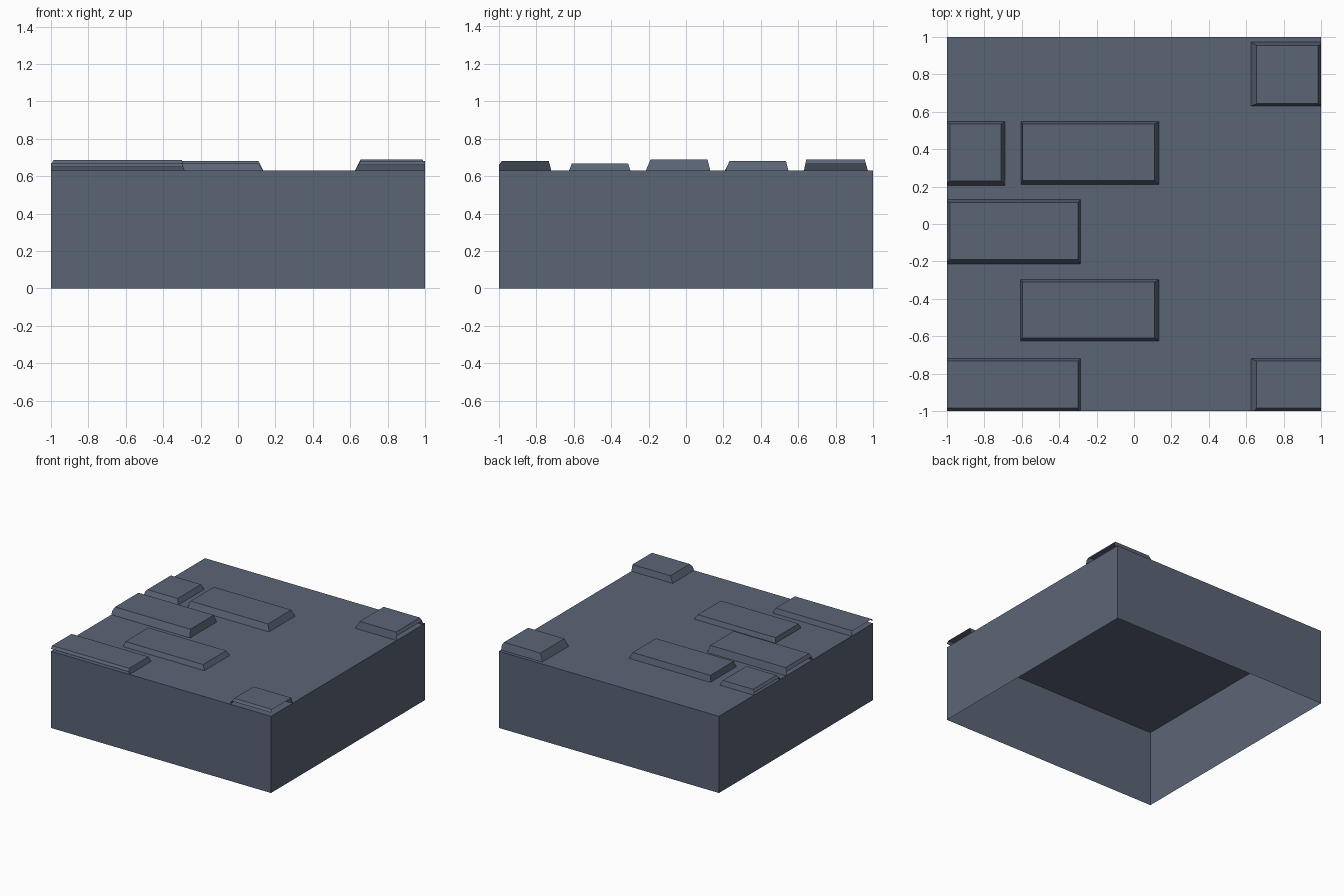
import bpy

if "Cube" in bpy.data.objects:
    bpy.data.objects.remove(bpy.data.objects["Cube"])

H = 0.63  # top of the block

slate = bpy.data.materials.new("slate_grey")
slate.diffuse_color = (0.105, 0.13, 0.18, 1)
slate.use_nodes = True
slate.node_tree.nodes["Principled BSDF"].inputs["Base Color"].default_value = slate.diffuse_color


def make(name, verts, faces):
    me = bpy.data.meshes.new(name)
    me.from_pydata(verts, [], faces)
    me.materials.append(slate)
    me.update()
    ob = bpy.data.objects.new(name, me)
    bpy.context.collection.objects.link(ob)
    return ob


# Block: thin shell, open underneath
make("block_shell",
     [(x, y, z) for z in (0, H) for x, y in ((-1, -1), (1, -1), (1, 1), (-1, 1))],
     [(4, 5, 6, 7)] + [(i, (i + 1) % 4, (i + 1) % 4 + 4, i + 4) for i in range(4)])


def corners(r):
    x0, x1, y0, y1 = r
    return [(x0, y0), (x1, y0), (x1, y1), (x0, y1)]


def brick(name, base, top, z, cut=None, lip=H, open_side=None):
    """Raised brick with sloped sides. Sides: 0 front, 1 right, 2 back, 3 left.
    The cut side stops at the block edge at height lip; open_side has no face."""
    b, t = corners(base), corners(top)
    verts = [(x, y, H) for x, y in b] + [(x, y, z) for x, y in t]
    ring = [4, 5, 6, 7]
    faces = [tuple(ring)]
    f = (lip - H) / (z - H)
    lifted = {}
    if cut is not None:
        for c in (cut, (cut + 1) % 4):
            p = [b[c][k] + (t[c][k] - b[c][k]) * f for k in (0, 1)]
            p[1 if cut in (0, 2) else 0] = b[c][1 if cut in (0, 2) else 0]
            lifted[c] = len(verts)
            verts.append((p[0], p[1], lip))
    for i in range(4):
        j = (i + 1) % 4
        if i == open_side:
            continue
        if i == cut:
            faces.append((lifted[i], lifted[j], j + 4, i + 4))
            continue
        loop = [i, j]
        if j in lifted:
            loop.append(lifted[j])
        loop += [j + 4, i + 4]
        if i in lifted:
            loop.append(lifted[i])
        faces.append(tuple(loop))
    make(name, verts, faces)


# Raised bricks on the top face
brick("brick_left_short", (-1, -.69, .207, .547), (-.985, -.71, .23, .535), .67, 3, .65)
brick("brick_middle_back", (-.605, .135, .21, .547), (-.595, .11, .232, .535), .68)
brick("brick_left_centre", (-1, -.285, -.215, .13), (-.985, -.3, -.19, .115), .688, 3, .66)
brick("brick_middle_front", (-.607, .133, -.625, -.297), (-.597, .11, -.61, -.31), .668)
brick("brick_front_left", (-1, -.285, -1, -.72), (-1, -.3, -.985, -.733), .67, 0, .65, 3)
brick("brick_front_right", (.625, 1, -1, -.72), (.655, 1, -.985, -.733), .68, 0, .66, 1)
brick("brick_back_right", (.625, 1, .63, .972), (.655, .985, .643, .955), .69, 1, .665)
